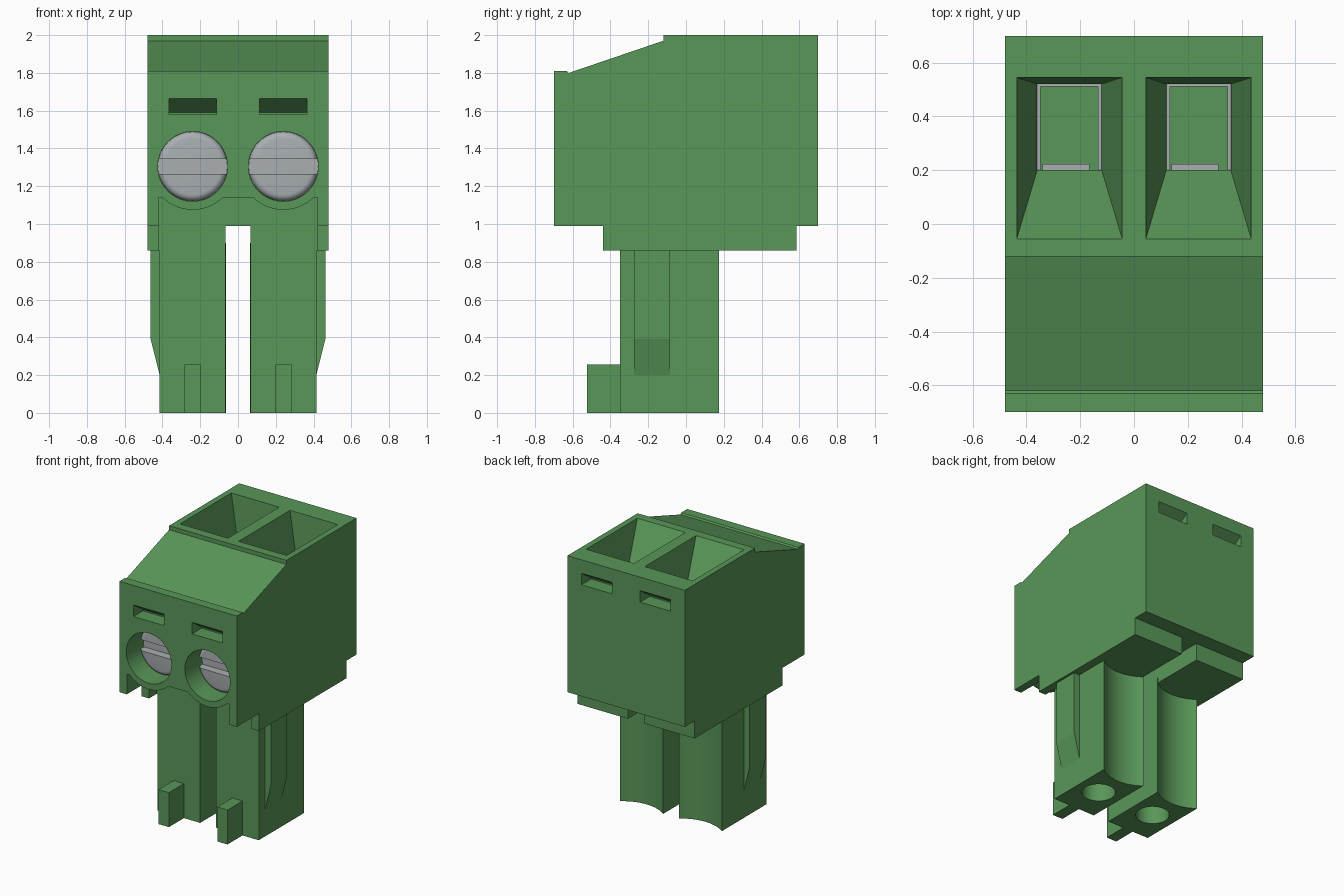
import bpy, bmesh, math
from mathutils import Vector

cube = bpy.data.objects.get("Cube")
if cube:
    bpy.data.objects.remove(cube, do_unlink=True)


def material(name, color):
    m = bpy.data.materials.new(name)
    m.use_nodes = True
    m.diffuse_color = (*color, 1)
    m.node_tree.nodes["Principled BSDF"].inputs["Base Color"].default_value = (*color, 1)
    return m


GREEN = material("green plastic", (0.10, 0.31, 0.10))
GREY = material("grey metal", (0.40, 0.43, 0.45))


def loft(name, lower, upper, mat=GREEN):
    """Closed solid between two matching loops of points."""
    bm = bmesh.new()
    a = [bm.verts.new(p) for p in lower]
    b = [bm.verts.new(p) for p in upper]
    bm.faces.new(a)
    bm.faces.new(b)
    for i in range(len(a)):
        j = (i + 1) % len(a)
        bm.faces.new((a[i], a[j], b[j], b[i]))
    bmesh.ops.recalc_face_normals(bm, faces=bm.faces)
    mesh = bpy.data.meshes.new(name)
    bm.to_mesh(mesh)
    bm.free()
    mesh.materials.append(mat)
    obj = bpy.data.objects.new(name, mesh)
    bpy.context.collection.objects.link(obj)
    return obj


def prism(name, outline, axis, lo, hi, mat=GREEN):
    """Extrude a 2D outline along an axis (outline keeps the xyz order)."""
    def place(p, d):
        v = list(p)
        v.insert("xyz".index(axis), d)
        return v
    return loft(name, [place(p, lo) for p in outline], [place(p, hi) for p in outline], mat)


def rect(x0, x1, y0, y1):
    return [(x0, y0), (x1, y0), (x1, y1), (x0, y1)]


def box(name, x, y, z, mat=GREEN):
    return prism(name, rect(*x, *y), "z", *z, mat)


def arc(cx, cy, r, start, end, n):
    steps = [math.radians(start + (end - start) * i / n) for i in range(n + 1)]
    return [(cx + r * math.cos(t), cy + r * math.sin(t)) for t in steps]


def circle(cx, cy, r, n=48):
    return arc(cx, cy, r, 0, 360, n)[:-1]


def apply(obj, mod):
    bpy.context.view_layer.objects.active = obj
    bpy.ops.object.modifier_apply(modifier=mod.name)


def cut(obj, cutter):
    mod = obj.modifiers.new("cut", "BOOLEAN")
    mod.operation, mod.solver, mod.object = "DIFFERENCE", "EXACT", cutter
    apply(obj, mod)
    bpy.data.objects.remove(cutter, do_unlink=True)


def smooth(obj):
    bpy.ops.object.select_all(action="DESELECT")
    obj.select_set(True)
    bpy.context.view_layer.objects.active = obj
    bpy.ops.object.shade_smooth_by_angle(angle=math.radians(30))


PITCH = 0.24      # offset of each pole from the middle
SCREW_Z = 1.305

# Housing from its side profile
body = prism("housing", [
    (-0.7, 0.99), (-0.7, 1.81), (-0.63, 1.81), (-0.62, 1.80), (-0.12, 1.97),
    (-0.12, 2.0), (0.7, 2.0), (0.7, 0.99), (0.585, 0.99), (0.585, 0.86),
    (-0.44, 0.86), (-0.44, 0.99)], "x", -0.48, 0.48)

# Scalloped recess under the front, leaving the screw collars
left_arc = arc(-PITCH, SCREW_Z, 0.23, 226, 314, 16)
right_arc = [(-x, z) for x, z in reversed(left_arc)]
scallop = [(-0.42, 0.8), (-0.42, 1.14)] + left_arc + right_arc + [(0.42, 1.14), (0.42, 0.8)]
cut(body, prism("recess_cutter", scallop, "y", -0.8, -0.352))
# Gap between the two lower blocks
cut(body, box("gap_cutter", (-0.065, 0.065), (-0.8, 0.8), (0.8, 0.99)))

for side, cx in (("right", -PITCH), ("left", PITCH)):
    span = (cx - 0.125, cx + 0.125)
    # Screw hole
    cut(body, prism("hole_cutter", circle(cx, SCREW_Z, 0.185), "y", -0.8, -0.45))

    # Test slots with a sloping ceiling, front and back
    cut(body, prism("slot_cutter", [(-0.72, 1.58), (-0.72, 1.665), (-0.7, 1.665),
                                    (-0.59, 1.59), (-0.59, 1.58)], "x", *span))
    cut(body, prism("slot_cutter", [(0.72, 1.815), (0.72, 1.9), (0.7, 1.9),
                                    (0.59, 1.825), (0.59, 1.815)], "x", *span))

    # Wire funnel and the pocket beneath it
    top = [Vector((x, y, 2.0)) for x, y in rect(cx - 0.196, cx + 0.196, -0.055, 0.545)]
    low = [Vector((x, y, 1.62)) for x, y in rect(cx - 0.12, cx + 0.12, 0.2, 0.52)]
    cut(body, loft("funnel_cutter", low, [t + (t - l) * 0.1 for t, l in zip(top, low)]))
    cut(body, box("pocket_cutter", (cx - 0.12, cx + 0.12), (0.2, 0.52), (1.05, 1.7)))

    # Metal clamp lining the pocket
    x0, x1 = cx - 0.13, cx + 0.13
    prism(side + "_clamp", [
        (x0, 0.19), (x0, 0.53), (x1, 0.53), (x1, 0.19), (cx + 0.107, 0.19),
        (cx + 0.107, 0.512), (cx - 0.107, 0.512), (cx - 0.107, 0.19)], "z", 1.04, 1.61, GREY)
    box(side + "_clamp_tongue", (cx - 0.1, cx + 0.075), (0.19, 0.223), (1.1, 1.55), GREY)

    # Slotted screw with a rounded rim
    screw = prism(side + "_screw", circle(cx, SCREW_Z, 0.184), "y", -0.56, -0.42, GREY)
    bevel = screw.modifiers.new("rim", "BEVEL")
    bevel.width, bevel.segments = 0.035, 5
    bevel.limit_method, bevel.angle_limit = "ANGLE", math.radians(40)
    apply(screw, bevel)
    cut(screw, box("driver_cutter", (cx - 0.3, cx + 0.3), (-0.7, -0.5),
                   (SCREW_Z - 0.04, SCREW_Z + 0.04)))
    smooth(screw)

    # Plug leg with a hollowed back and a pin socket
    hollow = arc(cx, 0.4, 0.285, -52, -128, 20)
    outline = [(cx - 0.175, -0.35), (cx + 0.175, -0.35)] + hollow
    leg = prism(side + "_leg", outline, "z", 0, 0.9)
    cut(leg, prism("socket_cutter", circle(cx, -0.09, 0.115, 40), "z", -0.1, 0.7))
    smooth(leg)

    # Coding key at the foot
    box(side + "_key", (cx - 0.042, cx + 0.042), (-0.525, -0.34), (0, 0.255))

    # Tapered guide rib on the outer side
    s = math.copysign(1, cx)
    prism(side + "_rib", [(s * 0.40, 0.2), (s * 0.415, 0.2), (s * 0.462, 0.39),
                          (s * 0.462, 0.88), (s * 0.40, 0.88)], "y", -0.275, -0.085)
